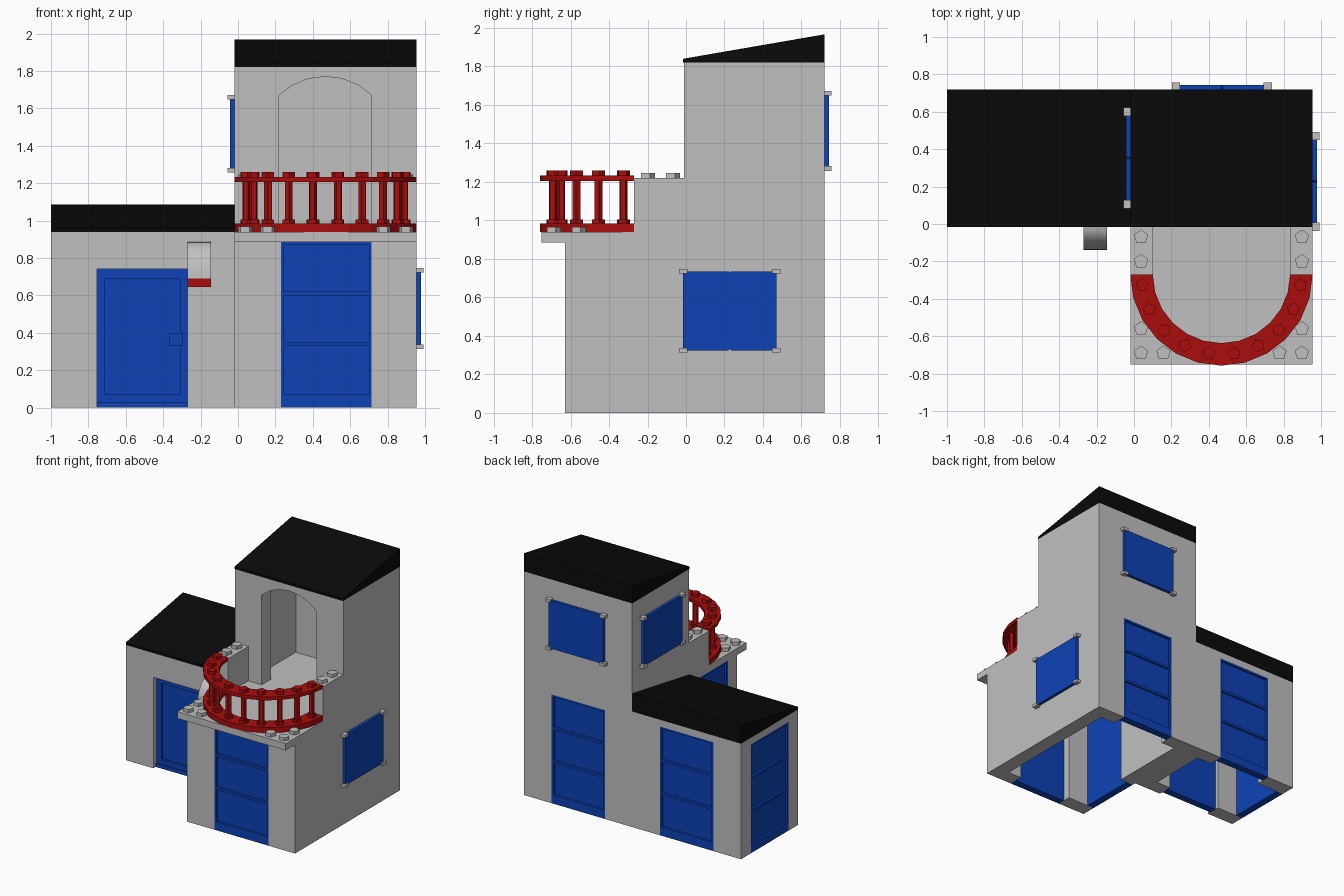
import bpy, bmesh
from math import sin, cos, pi, radians

cube = bpy.data.objects.get("Cube")
if cube:
    bpy.data.objects.remove(cube)


def material(name, rgb):
    m = bpy.data.materials.new(name)
    m.use_nodes = True
    m.diffuse_color = (*rgb, 1)
    m.node_tree.nodes["Principled BSDF"].inputs["Base Color"].default_value = (*rgb, 1)
    return m


GREY = material("wall grey", (0.53, 0.53, 0.53))
BLUE = material("joinery blue", (0.004, 0.055, 0.47))
RED = material("railing red", (0.41, 0.004, 0.004))
BLACK = material("roof black", (0.003, 0.003, 0.003))


def prism(name, mat, axis, pts, lo, hi):
    """Extrude a 2D outline along an axis; x takes (y,z), y takes (x,z), z takes (x,y)."""
    def place(p, d):
        return {"x": (d, *p), "y": (p[0], d, p[1]), "z": (*p, d)}[axis]
    bm = bmesh.new()
    a, b = ([bm.verts.new(place(p, d)) for p in pts] for d in (lo, hi))
    bm.faces.new(a)
    bm.faces.new(b)
    for i in range(len(pts)):
        j = (i + 1) % len(pts)
        bm.faces.new((a[i], a[j], b[j], b[i]))
    bmesh.ops.recalc_face_normals(bm, faces=bm.faces)
    mesh = bpy.data.meshes.new(name)
    bm.to_mesh(mesh)
    bm.free()
    mesh.materials.append(mat)
    ob = bpy.data.objects.new(name, mesh)
    bpy.context.collection.objects.link(ob)
    return ob


def rect(a0, a1, b0, b1):
    return [(a0, b0), (a1, b0), (a1, b1), (a0, b1)]


def slab(name, mat, axis, a0, a1, b0, b1, lo, hi):
    return prism(name, mat, axis, rect(a0, a1, b0, b1), lo, hi)


def wall(name, axis, a0, a1, z0, z1, lo, hi, o0, o1, head):
    """Wall with an opening rising from its foot; head lists the opening's top outline."""
    pts = [(a0, z0), (o0, z0), *head, (o1, z0), (a1, z0), (a1, z1), (a0, z1)]
    return prism(name, GREY, axis, pts, lo, hi)


def regular(cx, cy, r, n=5, turn=0.3):
    return [(cx + r * cos(turn + 2 * pi * i / n), cy + r * sin(turn + 2 * pi * i / n)) for i in range(n)]


# Main levels and wall planes
T = 0.12
X0, XM, X1 = -1.0, -0.02, 0.955
YF, YM, YB = -0.63, -0.01, 0.72
DECK, FLOOR, TOP = 0.885, 0.94, 1.82


def panel_door(name, axis, a0, a1, face, out):
    """Three-panel door flush with the wall; out is the outward direction."""
    lo, hi = sorted((face - out * 0.018, face - out * 0.06))
    slab(name, BLUE, axis, a0, a1, 0, DECK, lo, hi)
    lo, hi = sorted((face - out * 0.018, face))
    for s, (p, q) in enumerate(((a0, a0 + 0.015), (a1 - 0.015, a1))):
        slab(f"{name}_stile_{s}", BLUE, axis, p, q, 0, DECK, lo, hi)
    for s, (p, q) in enumerate(((0, 0.07), (0.33, 0.35), (0.6, 0.62), (0.87, DECK))):
        slab(f"{name}_rail_{s}", BLUE, axis, a0 + 0.015, a1 - 0.015, p, q, lo, hi)


def door_wall(name, axis, a0, a1, z1, face, out, o0, o1):
    lo, hi = sorted((face, face - out * T))
    wall(name + "_wall", axis, a0, a1, 0, z1, lo, hi, o0, o1, [(o0, DECK), (o1, DECK)])
    panel_door(name + "_door", axis, o0, o1, face, out)


# Tower ground storey
door_wall("tower_front", "y", XM, X1, DECK, YF, -1, 0.23, 0.715)
door_wall("tower_back", "y", XM, X1, DECK, YB, 1, 0.225, 0.705)
door_wall("tower_side", "x", YF + T, YB - T, DECK, XM, -1, YF + T, -0.04)
slab("tower_left_wall", GREY, "x", YF + T, YB - T, 0, DECK, X1 - T, X1)
slab("balcony_floor", GREY, "z", XM, X1, -0.75, YB, DECK, FLOOR)

# Tower upper storey with arched balcony doorway
arch = []
for i in range(7):
    t = radians(-44 + 88 * i / 6)
    arch.append((0.4675 + 0.356 * sin(t), 1.414 + 0.356 * cos(t)))
wall("arch_wall", "y", XM, X1, FLOOR, TOP, YM, YM + T, arch[0][0], arch[-1][0], arch)
slab("upper_back_wall", GREY, "y", XM, X1, FLOOR, TOP, YB - T, YB)
for side, x in (("right", XM), ("left", X1 - T)):
    slab(f"upper_{side}_wall", GREY, "x", YM + T, YB - T, FLOOR, TOP, x, x + T)
    slab(f"{side}_parapet", GREY, "x", -0.27, YM, FLOOR, 1.22, x, x + T)

# Low wing
wall("wing_front_wall", "y", X0, XM, 0, FLOOR, YM, YM + T, -0.755, -0.27, [(-0.755, 0.74), (-0.27, 0.74)])
door_wall("wing_back", "y", X0, XM, FLOOR, YB, 1, -0.75, -0.27)
door_wall("wing_side", "x", YM + T, YB - T, FLOOR, X0, -1, YM + T, YB - T - 0.005)
slab("wing_inner_wall", GREY, "x", YM + T, YB - T, 0, FLOOR, XM - T, XM)

# Sloped roofs
for name, a, b, z in (("wing_roof", X0, XM, FLOOR), ("tower_roof", XM, X1, TOP)):
    prism(name, BLACK, "x", [(YM - 0.005, z), (YB, z), (YB, z + 0.147), (YM - 0.005, z + 0.02)], a, b)

# Wing entrance door with framed panel and handle
slab("entrance_door", BLUE, "y", -0.755, -0.27, 0, 0.74, 0.045, 0.08)
for s, (a, b, c, d) in enumerate(((-0.755, -0.71, 0, 0.74), (-0.31, -0.27, 0, 0.74),
                                  (-0.71, -0.31, 0.03, 0.07), (-0.71, -0.31, 0.69, 0.74))):
    slab(f"entrance_frame_{s}", BLUE, "y", a, b, c, d, 0.03, 0.045)
slab("entrance_sill", BLUE, "y", -0.755, -0.27, 0, 0.03, 0.02, 0.045)
slab("entrance_handle", BLUE, "y", -0.365, -0.295, 0.33, 0.4, 0.0, 0.03)

# Rounded wall lamp
hood = [(YM, 0.69)] + [(YM - 0.128 * cos(i * pi / 16), 0.69 + 0.195 * sin(i * pi / 16)) for i in range(9)]
lamp = prism("wall_lamp", GREY, "x", hood, -0.27, -0.145)
slab("lamp_base", RED, "x", YM - 0.128, YM, 0.645, 0.69, -0.27, -0.145)
bpy.context.view_layer.objects.active = lamp
lamp.select_set(True)
bpy.ops.object.shade_smooth_by_angle(angle=radians(35))


def window(name, axis, a0, a1, z0, z1, face, out):
    """Pair of shutters with small corner brackets."""
    mid = (a0 + a1) / 2
    lo, hi = sorted((face, face + out * 0.024))
    for s, (p, q) in enumerate(((a0, mid), (mid, a1))):
        c = 0.006
        pts = [(p + c, z0), (q - c, z0), (q, z0 + c), (q, z1 - c), (q - c, z1), (p + c, z1), (p, z1 - c), (p, z0 + c)]
        prism(f"{name}_shutter_{s}", BLUE, axis, pts, lo, hi)
    lo, hi = sorted((face, face + out * 0.037))
    for i, a in enumerate((a0, a1)):
        for j, z in enumerate((z0, z1)):
            slab(f"{name}_bracket_{i}{j}", GREY, axis, a - 0.022, a + 0.022, z - 0.012, z + 0.012, lo, hi)


window("left_window", "x", -0.015, 0.47, 0.325, 0.735, X1, 1)
window("right_window", "x", 0.105, 0.6, 1.27, 1.66, XM, -1)
window("back_window", "y", 0.225, 0.715, 1.27, 1.66, YB, 1)

# Curved balcony railing
CX, CY, R = 0.4675, -0.27, 0.427


def arc(r):
    return [(CX - r * cos(i * pi / 12), CY - r * sin(i * pi / 12)) for i in range(13)]


band = arc(0.4875) + arc(0.367)[::-1]
prism("lower_rail", RED, "z", band, FLOOR, 0.983)
prism("upper_rail", RED, "z", band, 1.205, 1.233)
for i in range(10):
    t = radians(7.5 + 165 * i / 9)
    x, y = CX - R * cos(t), CY - R * sin(t)
    for part, r, lo, hi in (("foot", 0.036, 0.983, 1.006), ("post", 0.022, 1.006, 1.205), ("knob", 0.036, 1.233, 1.26)):
        prism(f"railing_{part}_{i}", RED, "z", regular(x, y, r, 5, t), lo, hi)

# Grey studs on the parapets and the deck corners
for s in (-1, 1):
    for dx, y, z in ((0.43, -0.07, 1.22), (0.43, -0.2, 1.22), (0.43, -0.56, FLOOR), (0.43, -0.69, FLOOR), (0.31, -0.69, FLOOR)):
        prism("stud", GREY, "z", regular(CX + s * dx, y, 0.04), z, z + 0.027)
